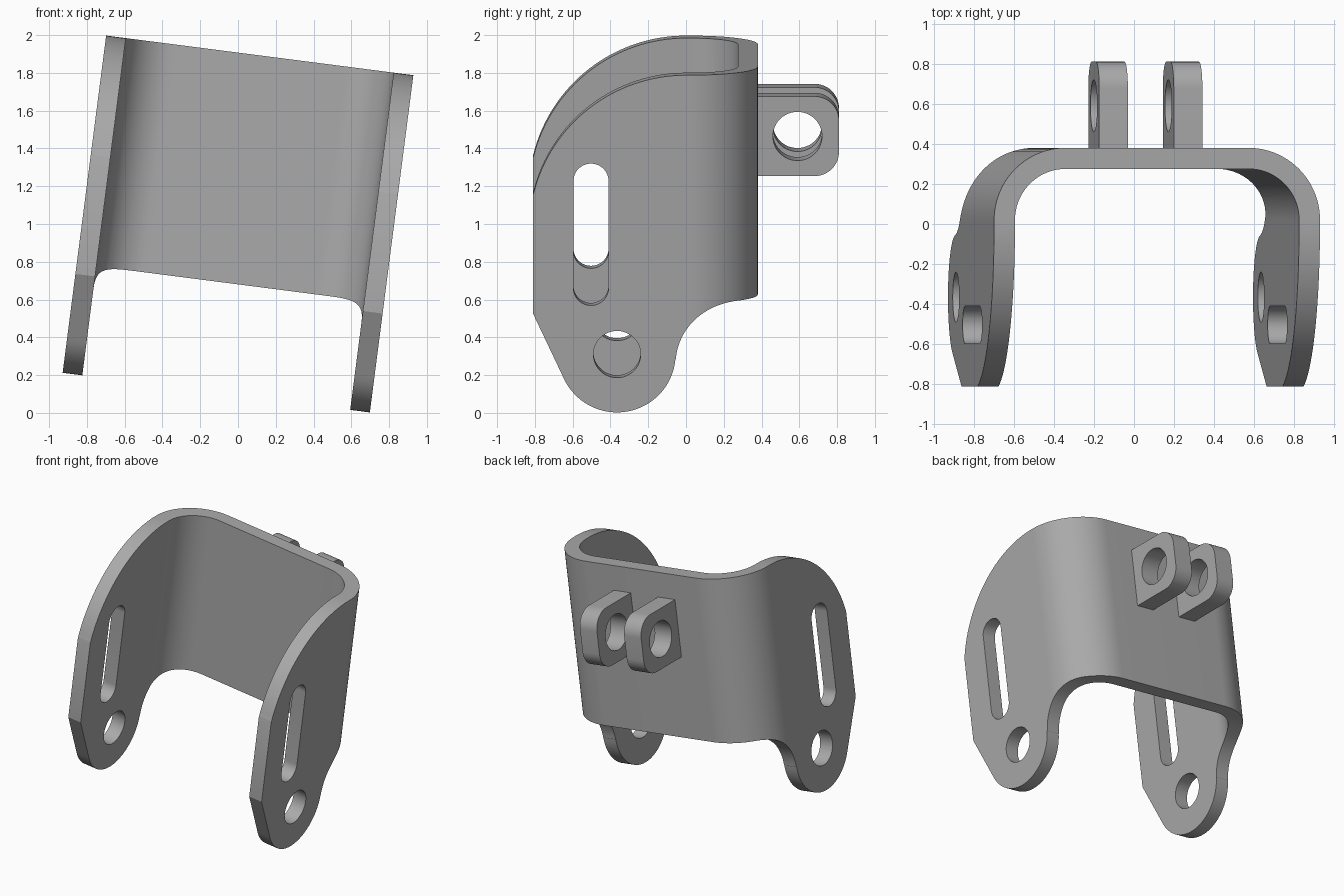
import bpy, bmesh
from math import radians, cos, sin
from mathutils import Matrix

cube = bpy.data.objects.get("Cube")
if cube:
    bpy.data.objects.remove(cube, do_unlink=True)

GREY = (0.40, 0.40, 0.40, 1)
mat = bpy.data.materials.new("plain grey")
mat.use_nodes = True
mat.diffuse_color = GREY
mat.node_tree.nodes["Principled BSDF"].inputs["Base Color"].default_value = GREY

# The whole bracket leans sideways about its centre
LEAN = Matrix.Translation((0, 0, 1)) @ Matrix.Rotation(radians(7.35), 4, 'Y')
HALF_W, HALF_H, WALL = 0.82, 0.9, 0.105
BACK, FRONT = 0.38, -0.81


def arc(cx, cy, r, start, end, n=24):
    angles = [radians(start + (end - start) * i / n) for i in range(n + 1)]
    return [(cx + r * cos(a), cy + r * sin(a)) for a in angles]


def extrude(name, outline, axis, low, high):
    """Prism from a 2D outline: (x, y) along Z or (y, z) along X."""
    bm = bmesh.new()
    place = (lambda p: (p[0], p[1], low)) if axis == 'Z' else (lambda p: (low, p[0], p[1]))
    face = bm.faces.new([bm.verts.new(place(p)) for p in outline])
    new = bmesh.ops.extrude_face_region(bm, geom=[face])["geom"]
    step = (0, 0, high - low) if axis == 'Z' else (high - low, 0, 0)
    bmesh.ops.translate(bm, vec=step, verts=[v for v in new if isinstance(v, bmesh.types.BMVert)])
    bmesh.ops.recalc_face_normals(bm, faces=bm.faces)
    mesh = bpy.data.meshes.new(name)
    bm.to_mesh(mesh)
    bm.free()
    mesh.materials.append(mat)
    obj = bpy.data.objects.new(name, mesh)
    bpy.context.collection.objects.link(obj)
    return obj


def select(obj):
    bpy.ops.object.select_all(action='DESELECT')
    obj.select_set(True)
    bpy.context.view_layer.objects.active = obj


def cut(obj, cutter, operation='DIFFERENCE'):
    select(obj)
    mod = obj.modifiers.new("cut", 'BOOLEAN')
    mod.operation, mod.object, mod.solver = operation, cutter, 'EXACT'
    bpy.ops.object.modifier_apply(modifier=mod.name)
    bpy.data.objects.remove(cutter, do_unlink=True)


def finish(obj):
    obj.matrix_world = LEAN
    select(obj)
    bpy.ops.object.shade_smooth_by_angle(angle=radians(25))


# U-shaped plate: open channel seen from above
R = 0.36
corner_x, corner_y = HALF_W - R, BACK - R
outer = [(HALF_W, FRONT)] + arc(corner_x, corner_y, R, 0, 90) \
    + arc(-corner_x, corner_y, R, 90, 180) + [(-HALF_W, FRONT)]
inner = [(-HALF_W + WALL, FRONT)] + arc(-corner_x, corner_y, R - WALL, 180, 90) \
    + arc(corner_x, corner_y, R - WALL, 90, 0) + [(HALF_W - WALL, FRONT)]
bracket = extrude("bracket", outer + inner, 'Z', -1, 1)

# Side outline: rounded foot, concave fillet, back wall, sweeping top edge
hole_y, hole_z = -0.365, -0.59
side = arc(hole_y, hole_z, 0.31, 204, 355, 32) \
    + arc(0.27, -0.642, 0.325, 175, 90) \
    + [(0.5, -0.317), (0.5, HALF_H)] \
    + arc(0, 0.068, HALF_H - 0.068, 90, 166, 32) \
    + [(FRONT - 0.001, 0.26), (FRONT - 0.001, -0.37)]
cut(bracket, extrude("side_outline", side, 'X', -1, 1), 'INTERSECT')

# Pivot holes and long slots through both arms
cut(bracket, extrude("hole_cutter", arc(hole_y, hole_z, 0.125, 0, 352.5, 47), 'X', -1, 1))
slot = arc(-0.503, 0.335, 0.093, 0, 180) + arc(-0.503, -0.236, 0.093, 180, 360)
cut(bracket, extrude("slot_cutter", slot, 'X', -1, 1))
finish(bracket)

# Pair of drilled lugs on the back
lug_y, lug_z, lug_h, lug_r, tip = 0.59, 0.501, 0.213, 0.13, 0.81
for name, x in (("left_lug", 0.18), ("right_lug", -0.195)):
    outline = [(BACK - 0.02, lug_z - lug_h)] \
        + arc(tip - lug_r, lug_z - lug_h + lug_r, lug_r, -90, 0, 12) \
        + arc(tip - lug_r, lug_z + lug_h - lug_r, lug_r, 0, 90, 12) \
        + [(BACK - 0.02, lug_z + lug_h)]
    lug = extrude(name, outline, 'X', x - 0.072, x + 0.072)
    cut(lug, extrude("lug_hole", arc(lug_y, lug_z, 0.13, 0, 352.5, 47), 'X', -1, 1))
    finish(lug)
